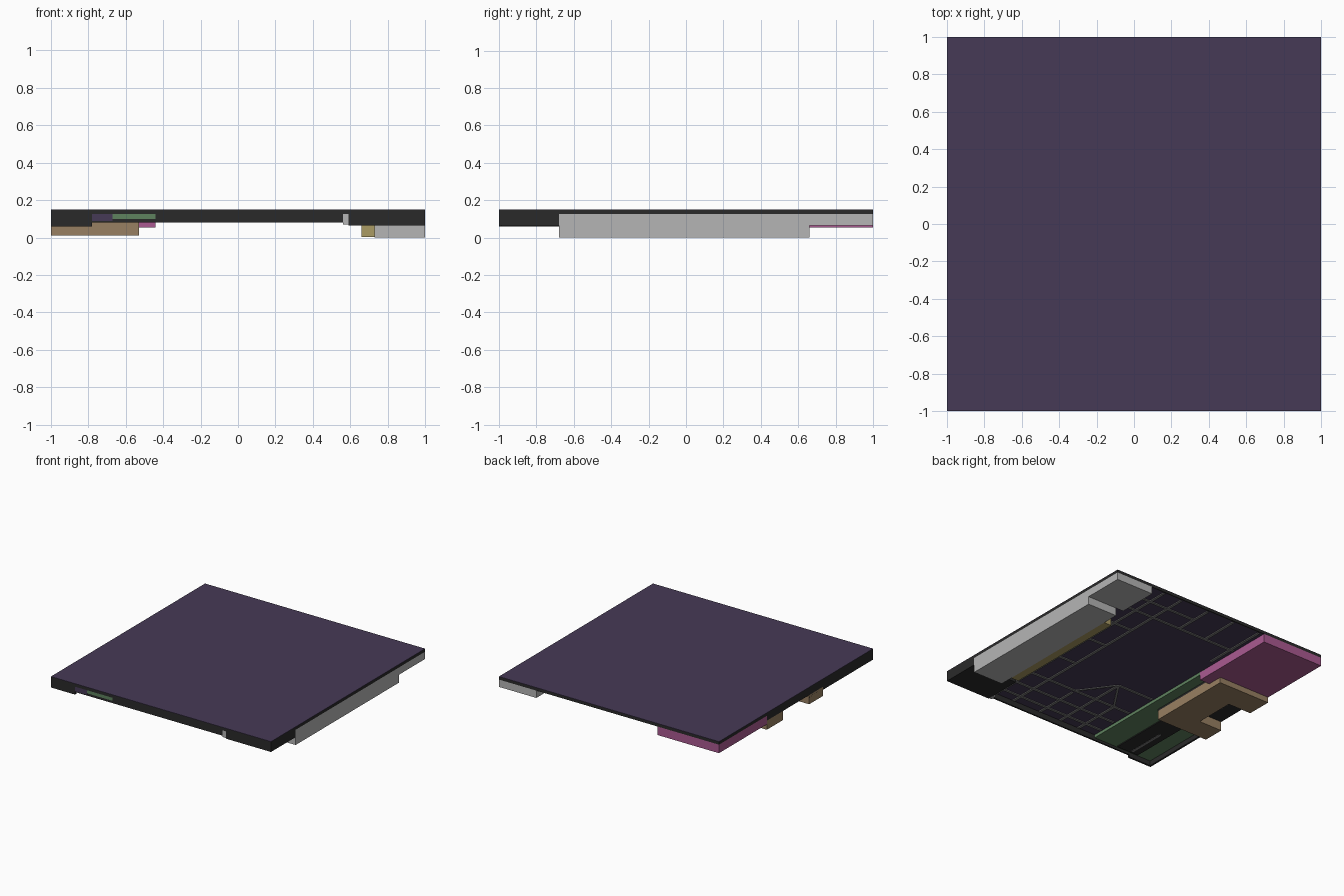
import bpy, bmesh

if "Cube" in bpy.data.objects:
    bpy.data.objects.remove(bpy.data.objects["Cube"])

def mat(name, r, g, b):
    m = bpy.data.materials.new(name)
    m.diffuse_color = (r, g, b, 1)
    m.use_nodes = True
    m.node_tree.nodes["Principled BSDF"].inputs["Base Color"].default_value = m.diffuse_color
    return m

PURPLE = mat("deep_purple", .061, .042, .093)
DARK = mat("charcoal", .023, .023, .023)
WHITE = mat("pale_grey", .46, .46, .46)
GREY = mat("mid_grey", .2, .2, .2)
YELLOW = mat("ochre", .402, .328, .127)
BROWN = mat("tan_brown", .314, .216, .122)
PINK = mat("rose_pink", .402, .102, .283)
GREEN = mat("leaf_green", .114, .223, .114)

def prism(name, pts, z0, z1, material):
    """Extrude a flat outline from z0 to z1."""
    bm = bmesh.new()
    base = bm.faces.new([bm.verts.new((x, y, z0)) for x, y in pts])
    ext = bmesh.ops.extrude_face_region(bm, geom=[base])
    for v in ext["geom"]:
        if isinstance(v, bmesh.types.BMVert):
            v.co.z = z1
    bmesh.ops.recalc_face_normals(bm, faces=bm.faces)
    me = bpy.data.meshes.new(name)
    bm.to_mesh(me)
    bm.free()
    me.materials.append(material)
    ob = bpy.data.objects.new(name, me)
    bpy.context.collection.objects.link(ob)
    return ob

def box(name, x0, x1, y0, y1, z0, z1, material):
    return prism(name, [(x0, y0), (x1, y0), (x1, y1), (x0, y1)], z0, z1, material)

# Roof slab: purple cap and core, wrapped by a dark rim
box("roof_cap", -1, 1, -1, 1, .147, .15, PURPLE)
box("roof_core", -.99, .99, -.99, .99, .127, .147, PURPLE)
for s in (-1, 1):
    a, b = sorted((s, s * .99))
    box("rim_side", a, b, -1, 1, .125, .147, DARK)
    box("rim_end", -.99, .99, a, b, .125, .147, DARK)

# Front and left skirts
box("front_skirt", -.78, .56, -.998, -.985, .08, .125, DARK)
box("front_left_skirt", -1, -.78, -1, -.985, .06, .125, DARK)
box("left_skirt", -1, -.985, -.985, -.35, .06, .125, DARK)
box("left_mid_skirt", -1, -.985, -.35, .38, .085, .125, DARK)
box("front_green_panel", -.67, -.44, -1, -.998, .10, .125, GREEN)
box("front_purple_panel", -.78, -.67, -1, -.998, .088, .125, PURPLE)
box("front_post", .56, .59, -1, -.96, .07, .125, WHITE)

# Right side blocks
box("front_right_block", .59, 1, -1, -.68, .065, .125, DARK)
box("right_long_block", .73, 1, -.68, .66, 0, .125, WHITE)
box("back_right_block", .66, 1, .66, 1, .065, .125, WHITE)
box("right_inner_strip", .66, .73, -.57, .52, .002, .125, YELLOW)

# Left side blocks
box("left_floor", -.985, -.44, -.985, .3, .10, .125, GREEN)
box("back_left_block", -1, -.44, .38, 1, .055, .125, PINK)
box("back_left_step", -.53, -.44, .25, .38, .055, .125, PINK)
box("left_dark_plate", -.85, -.65, -.97, -.36, .092, .10, DARK)
box("left_plate_stripe", -.79, -.77, -.95, -.62, .089, .092, GREY)
prism("left_u_block", [(-.53, -.35), (-.53, .378), (-1, .378), (-1, .17), (-.79, .17),
                       (-.79, -.17), (-1, -.17), (-1, -.35)], .01, .085, BROWN)
box("left_u_ceiling", -.985, -.53, -.35, .378, .085, .10, DARK)
box("left_u_fitting", -.87, -.83, -.03, .06, .081, .085, GREY)
box("left_u_end_plate", -1, -.997, -.35, -.17, .06, .085, DARK)

# Thin battens under the roof
W = .011
for x, y0, y1 in ((.53, -.98, .98), (.36, -.98, .98), (.1, -.98, -.6), (-.1, -.98, -.3),
                  (-.28, -.98, -.55), (.1, .65, .98), (-.15, .65, .98), (-.4, .42, .98)):
    box("batten_long", x - W, x + W, y0, y1, .119, .127, GREY)
for y, x0, x1 in ((-.9, -.43, .58), (-.75, -.43, .58), (-.57, -.43, .58), (-.3, -.43, -.1),
                  (-.25, .36, .65), (.1, .36, .65), (.4, .36, .65), (.65, -.43, .65),
                  (.82, .1, .65)):
    box("batten_cross", x0, x1, y - W, y + W, .12, .127, GREY)
# Diagonal braces meeting at one point
for x, y in ((.1, -.57), (-.28, -.57)):
    prism("batten_brace", [(-.1 - W, -.3), (-.1 + W, -.3), (x + W, y), (x - W, y)], .121, .127, GREY)
